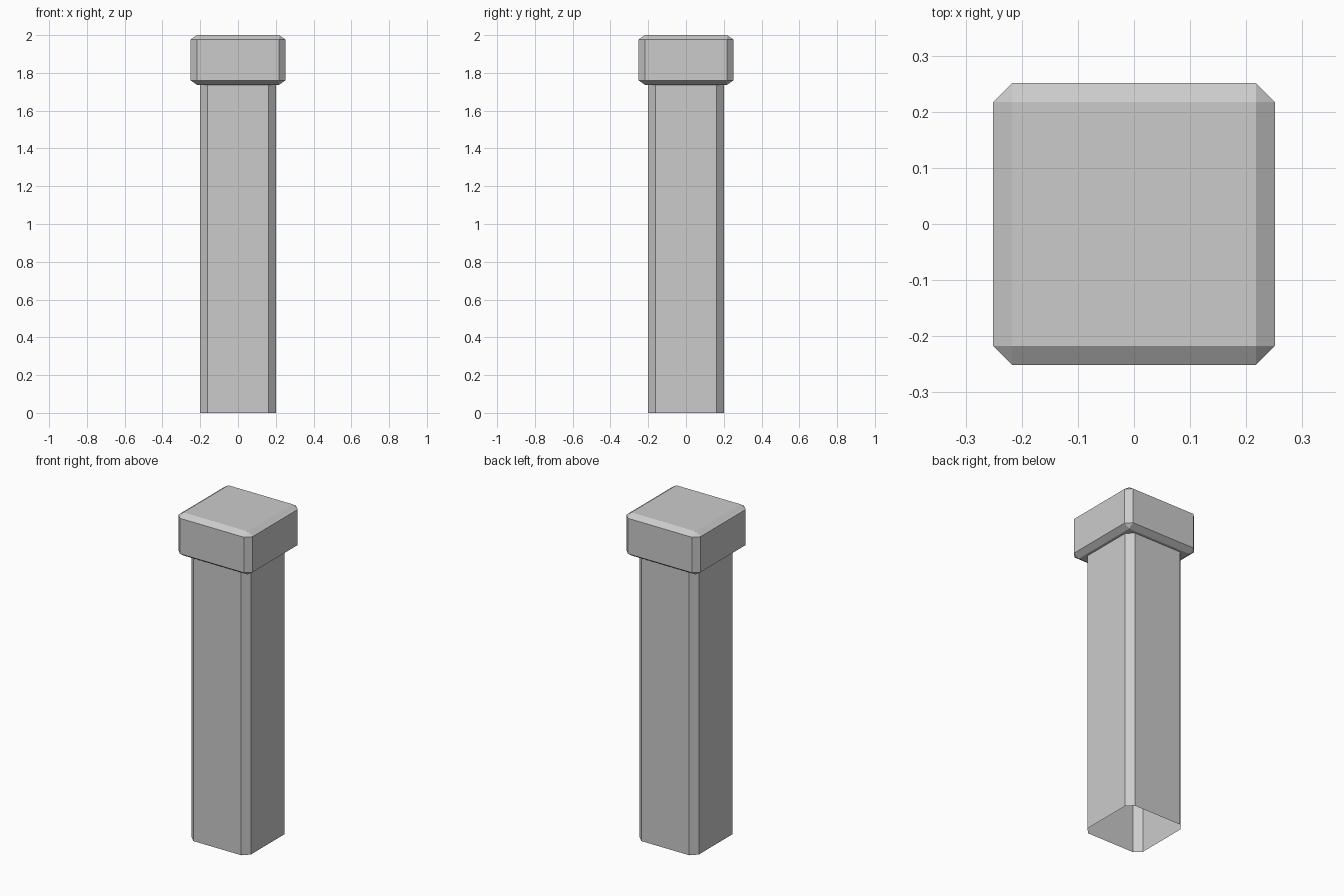
import bpy, bmesh
from mathutils import Matrix

if "Cube" in bpy.data.objects:
    bpy.data.objects.remove(bpy.data.objects["Cube"])


def chamfered_box(name, width, z0, z1, cham, cham_z=None):
    """Box with chamfered edges; with no cham_z it is an open-ended tube
    with only its upright edges chamfered."""
    tube = cham_z is None
    k = 1.0 if tube else cham_z / cham
    bm = bmesh.new()
    bmesh.ops.create_cube(bm, size=1.0)
    bmesh.ops.scale(bm, vec=(width, width, (z1 - z0) / k), verts=bm.verts)
    edges = list(bm.edges)
    if tube:
        ends = [f for f in bm.faces if abs(f.normal.z) > 0.5]
        bmesh.ops.delete(bm, geom=ends, context='FACES_ONLY')
        edges = [e for e in bm.edges
                 if abs(e.verts[0].co.z - e.verts[1].co.z) > 0.1]
    bmesh.ops.bevel(bm, geom=edges, offset=cham, offset_type='OFFSET',
                    segments=1, profile=0.5, affect='EDGES') if not tube else \
        bmesh.ops.bevel(bm, geom=edges, offset=cham, offset_type='OFFSET',
                        segments=1, profile=0.5, affect='EDGES', clamp_overlap=False)
    # squash so the upper and lower chamfers are shallower than the side ones
    bmesh.ops.scale(bm, vec=(1, 1, k), verts=bm.verts)
    bmesh.ops.transform(bm, matrix=Matrix.Translation((0, 0, (z0 + z1) / 2)),
                        verts=bm.verts)
    mesh = bpy.data.meshes.new(name)
    bm.to_mesh(mesh)
    bm.free()
    obj = bpy.data.objects.new(name, mesh)
    bpy.context.collection.objects.link(obj)
    return obj


# Shaft: hollow post, open at the bottom
chamfered_box("post_shaft", 0.4, 0.0, 1.737, 0.038)

# Cap: block chamfered on all edges
chamfered_box("post_cap", 0.502, 1.737, 2.0, 0.034, 0.023)
